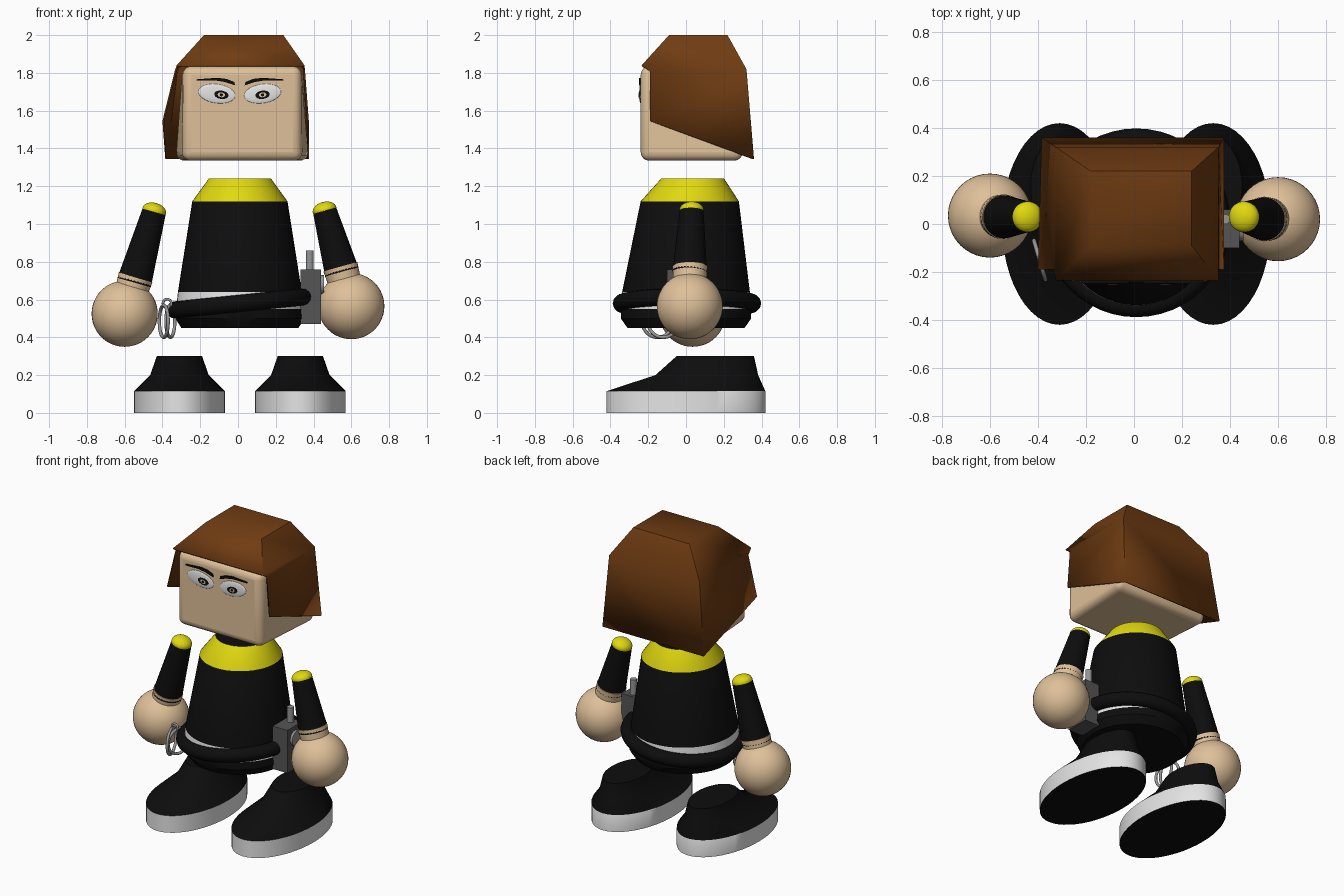
import bpy, bmesh, math
from mathutils import Vector, Matrix

if "Cube" in bpy.data.objects:
    bpy.data.objects.remove(bpy.data.objects["Cube"], do_unlink=True)


def material(name, r, g, b):
    m = bpy.data.materials.new(name)
    m.use_nodes = True
    m.diffuse_color = (r, g, b, 1)
    node = next(n for n in m.node_tree.nodes if n.type == 'BSDF_PRINCIPLED')
    node.inputs["Base Color"].default_value = (r, g, b, 1)
    return m


BLACK = material("black cloth", 0.004, 0.004, 0.004)
YELLOW = material("yellow", 0.75, 0.69, 0.005)
SKIN = material("skin", 0.74, 0.53, 0.32)
BROWN = material("brown hair", 0.16, 0.045, 0.006)
WHITE = material("white", 0.78, 0.78, 0.78)
DARK = material("dark grey", 0.09, 0.09, 0.09)
METAL = material("metal grey", 0.3, 0.3, 0.31)
parts = []


def finish(name, bm, mats, smooth=35):
    bmesh.ops.recalc_face_normals(bm, faces=bm.faces)
    me = bpy.data.meshes.new(name)
    bm.to_mesh(me)
    bm.free()
    for m in mats:
        me.materials.append(m)
    ob = bpy.data.objects.new(name, me)
    bpy.context.collection.objects.link(ob)
    parts.append((ob, smooth))
    return ob


def loft(name, rings, mats, bands, matrix=Matrix(), n=48):
    """Stack of ellipses (cx, cy, z, rx, ry); bands lists bottom cap, walls, top cap."""
    bm = bmesh.new()
    loops = []
    for cx, cy, z, rx, ry in rings:
        loops.append([bm.verts.new((cx + rx * math.cos(math.tau * i / n),
                                    cy + ry * math.sin(math.tau * i / n), z)) for i in range(n)])
    bm.faces.new(loops[0]).material_index = bands[0]
    for k in range(len(loops) - 1):
        a, b = loops[k], loops[k + 1]
        for i in range(n):
            j = (i + 1) % n
            bm.faces.new((a[i], a[j], b[j], b[i])).material_index = bands[k + 1]
    bm.faces.new(loops[-1]).material_index = bands[-1]
    bm.transform(matrix)
    return finish(name, bm, mats)


def ball(name, center, scale, mat, tilt=0):
    bm = bmesh.new()
    bmesh.ops.create_uvsphere(bm, u_segments=40, v_segments=24, radius=1)
    bm.transform(Matrix.Translation(center) @ Matrix.Rotation(tilt, 4, 'Y') @ Matrix.Diagonal((*scale, 1)))
    return finish(name, bm, [mat], 60)


def rod(name, a, b, ra, rb, mat):
    a, b = Vector(a), Vector(b)
    m = Matrix.Translation(a) @ (b - a).to_track_quat('Z', 'Y').to_matrix().to_4x4()
    return loft(name, [(0, 0, 0, ra, ra), (0, 0, (b - a).length, rb, rb)], [mat], [0, 0, 0], m, 32)


def ring(name, center, major, minor, mat, rot):
    bpy.ops.mesh.primitive_torus_add(major_radius=major, minor_radius=minor, major_segments=48,
                                     minor_segments=12, location=center, rotation=rot)
    ob = bpy.context.object
    ob.name = name
    ob.data.materials.append(mat)
    parts.append((ob, 60))
    return ob


# Shoes: white sole wall, black underside and upper
for side, x in (("right", -0.31), ("left", 0.33)):
    loft(side + "_shoe", [(x, 0, 0, .24, .42), (x, 0, .115, .24, .42), (x, .11, .2, .155, .272),
                          (x, .155, .3, .12, .205)], [BLACK, WHITE], [0, 1, 0, 0, 0])

# Torso with white waistband and yellow collar
loft("torso", [(.01, 0, .45, .31, .31), (.01, 0, .5, .342, .345), (.01, 0, .55, .338, .345),
               (.01, 0, .64, .328, .338), (.01, .02, 1.12, .252, .26), (.01, .035, 1.24, .165, .167)],
     [BLACK, WHITE, YELLOW], [0, 0, 0, 1, 0, 2, 0])
belt = ring("belt", (.01, .005, .58), .348, .045, BLACK, (0, -.1, 0))

# Arms, shoulder caps, wrists and hands
for side, top, end, hand in (("right", (-.443, .03, 1.07), (-.55, .03, .69), (-.6, .035, .525)),
                             ("left", (.458, .03, 1.075), (.55, .02, .745), (.6, .02, .565))):
    rod(side + "_sleeve", end, top, .092, .063, BLACK)
    axis = (Vector(top) - Vector(end)).normalized()
    ball(side + "_shoulder_cap", top, (.064, .064, .042), YELLOW, math.atan2(axis.x, axis.z))
    rod(side + "_wrist", hand, Vector(end) + axis * .03, .08, .093, SKIN)
    ball(side + "_hand", hand, (.175, .175, .175), SKIN)

# Radio on the left hip
bm = bmesh.new()
bmesh.ops.create_cube(bm, size=1)
bm.transform(Matrix.Translation((.385, -.02, .615)) @ Matrix.Diagonal((.11, .16, .29, 1)))
finish("radio_body", bm, [DARK])
rod("radio_antenna", (.38, .02, .75), (.38, .02, .86), .021, .021, METAL)
rod("radio_knob", (.43, -.02, .68), (.456, -.02, .68), .05, .05, METAL)

# Handcuffs on the right hip
ring("cuff_front", (-.393, -.15, .485), .085, .009, METAL, (0, math.pi / 2, .28))
ring("cuff_back", (-.358, -.12, .485), .085, .009, METAL, (0, math.pi / 2, -.28))
ring("cuff_link", (-.375, -.14, .58), .022, .007, METAL, (math.pi / 2, 0, 0))

# Head: rounded box, a little wider towards the lower back
bm = bmesh.new()
bmesh.ops.create_cube(bm, size=1)
for v in bm.verts:
    back, low, left = v.co.y > 0, v.co.z < 0, v.co.x > 0
    half = .315 + (.04 if back and low else 0)
    v.co = (.022 + (half if left else -half), .3 if back else -.24, 1.335 if low else 1.835)
head = finish("head", bm, [SKIN], 40)
bev = head.modifiers.new("Round", 'BEVEL')
bev.width, bev.segments = .045, 4

# Hair: crown, sloping roof, side and back panels
bm = bmesh.new()


def corners(x0, x1, y0, y1, zf, zb):
    return [bm.verts.new(c) for c in ((x0, y0, zf), (x1, y0, zf), (x1, y1, zb), (x0, y1, zb))]


crown = corners(-.18, .24, -.09, .22, 2, 2)
brim = corners(-.325, .352, -.235, .32, 1.84, 1.82)
hem = corners(-.4, .375, -.19, .36, 1.545, 1.345)
hem[3].co.x = -.385
temple = [bm.verts.new((-.335, -.19, 1.81)), bm.verts.new((.355, -.19, 1.81))]
bm.faces.new(crown)
for i in range(4):
    j = (i + 1) % 4
    bm.faces.new((crown[i], crown[j], brim[j], brim[i]))
bm.faces.new((brim[2], brim[3], hem[3], hem[2]))
for f, b in ((0, 3), (1, 2)):
    bm.faces.new((brim[f], brim[b], temple[f]))
    bm.faces.new((temple[f], brim[b], hem[f]))
    bm.faces.new((brim[b], hem[b], hem[f]))
hair = finish("hair", bm, [BROWN], 50)
sol = hair.modifiers.new("Thickness", 'SOLIDIFY')
sol.thickness, sol.offset = .01, -1


# Eyes and brows as thin plates on the face
def plate(name, x, z, y, rx, rz, tilt, mat):
    m = Matrix.Translation((x, y, z)) @ Matrix.Rotation(tilt, 4, 'Y') @ Matrix.Rotation(math.pi / 2, 4, 'X')
    loft(name, [(0, 0, 0, rx, rz), (0, 0, .004, rx, rz)], [mat], [0, 0, 0], m, 32)


BROW = [(.025, -.022), (.03, -.004), (.07, .012), (.12, .018), (.23, .01),
        (.23, .003), (.13, .004), (.08, -.004)]
for side, s, x, px in (("right", -1, -.112, -.088), ("left", 1, .13, .13)):
    tilt = -s * .14
    ball(side + "_eye", (x, -.24, 1.69), (.098, .008, .05), WHITE, tilt)
    plate(side + "_pupil", px, 1.684, -.245, .038, .022, tilt, BLACK)
    plate(side + "_iris", px, 1.684, -.247, .02, .013, tilt, SKIN)
    plate(side + "_pupil_dot", px, 1.684, -.2485, .009, .008, tilt, BLACK)
    bm = bmesh.new()
    f = bm.faces.new([bm.verts.new((.01 + s * u, -.239, 1.756 + w)) for u, w in BROW])
    ext = bmesh.ops.extrude_face_region(bm, geom=[f])["geom"]
    bmesh.ops.translate(bm, vec=(0, -.0095, 0),
                        verts=[g for g in ext if isinstance(g, bmesh.types.BMVert)])
    finish(side + "_brow", bm, [BLACK])

# Smooth shading with sharp creases kept
for ob, angle in parts:
    bpy.ops.object.select_all(action='DESELECT')
    ob.select_set(True)
    bpy.context.view_layer.objects.active = ob
    bpy.ops.object.shade_smooth_by_angle(angle=math.radians(angle))
